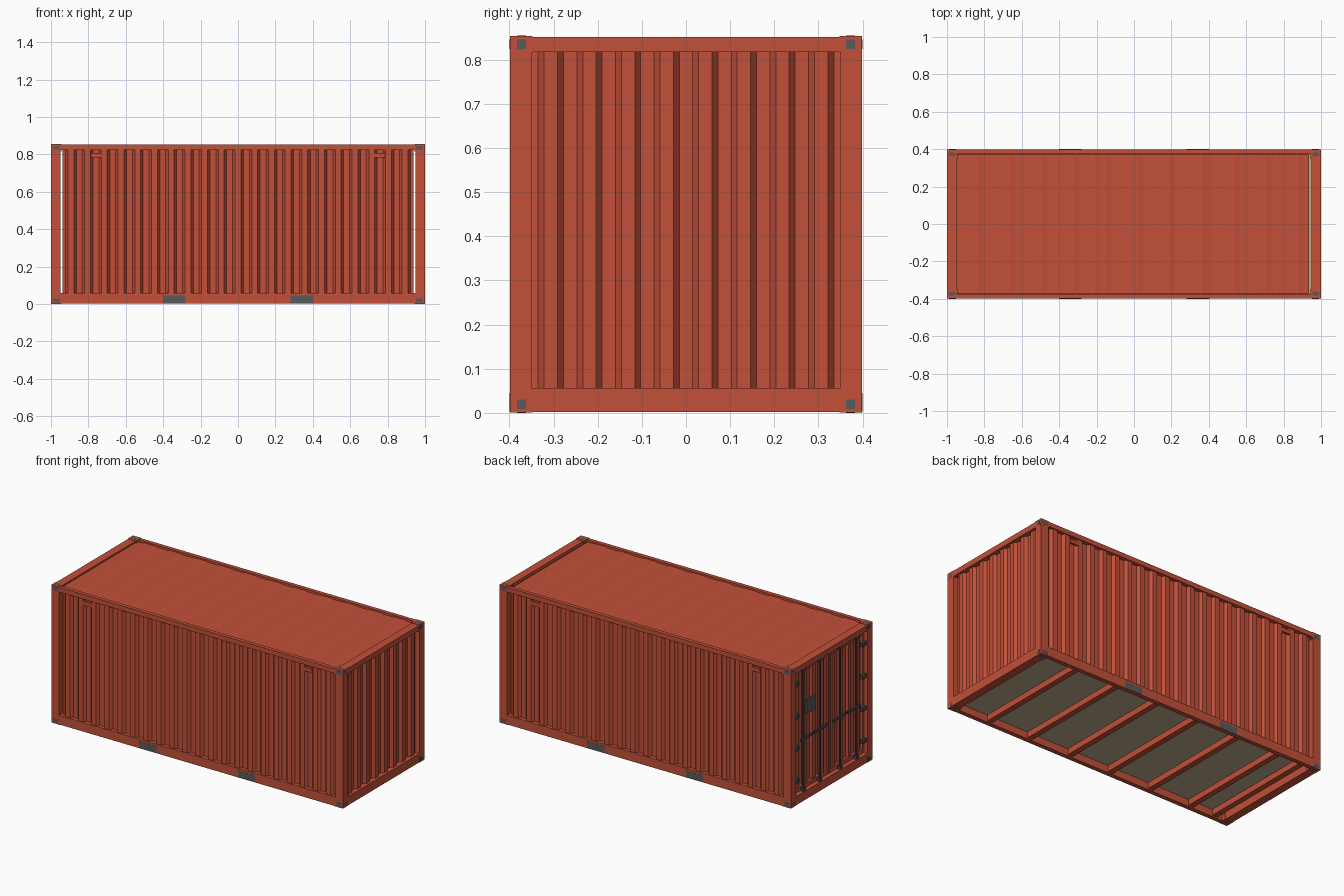
import bpy, bmesh, math
from mathutils import Matrix, Vector

if "Cube" in bpy.data.objects:
    bpy.data.objects.remove(bpy.data.objects["Cube"])


def material(name, rgb):
    m = bpy.data.materials.new(name)
    m.diffuse_color = (*rgb, 1)
    m.use_nodes = True
    m.node_tree.nodes["Principled BSDF"].inputs["Base Color"].default_value = m.diffuse_color
    return m


RED = material("rust_red_paint", (0.54, 0.08, 0.041))
GREY = material("steel_grey", (0.095, 0.105, 0.105))
DARK = material("dark_lock_steel", (0.06, 0.07, 0.075))
WOOD = material("floor_wood", (0.52, 0.41, 0.27))


def finish(name, bm, mat):
    me = bpy.data.meshes.new(name)
    bm.to_mesh(me)
    bm.free()
    me.materials.append(mat)
    ob = bpy.data.objects.new(name, me)
    bpy.context.collection.objects.link(ob)
    return ob


def boxes(name, mat, spans):
    """One object from boxes given as (x0, x1, y0, y1, z0, z1)."""
    bm = bmesh.new()
    for x0, x1, y0, y1, z0, z1 in spans:
        mid = Vector((x0 + x1, y0 + y1, z0 + z1)) / 2
        size = (abs(x1 - x0), abs(y1 - y0), abs(z1 - z0))
        bmesh.ops.create_cube(bm, size=1, matrix=Matrix.Translation(mid) @ Matrix.Diagonal((*size, 1)))
    return finish(name, bm, mat)


def centred(x, y, z, sx, sy, sz):
    return (x - sx / 2, x + sx / 2, y - sy / 2, y + sy / 2, z - sz / 2, z + sz / 2)


def corrugated(name, count, length, height, depth, slope, place, thick=0.004):
    """Trapezoid sheet: ribs along X bulging to -Y, extruded along Z."""
    pitch = length / count
    flat = pitch / 2 - slope
    pts = [(-length / 2, 0)]
    for i in range(count):
        c = -length / 2 + (i + 0.5) * pitch
        a, b = flat / 2, flat / 2 + slope
        pts += [(c - b, 0), (c - a, -depth), (c + a, -depth), (c + b, 0)]
    pts.append((length / 2, 0))
    bm = bmesh.new()
    lo = [bm.verts.new((u, d, 0)) for u, d in pts]
    hi = [bm.verts.new((u, d, height)) for u, d in pts]
    for i in range(len(pts) - 1):
        bm.faces.new((lo[i], lo[i + 1], hi[i + 1], hi[i]))
    bm.transform(place)
    ob = finish(name, bm, RED)
    mod = ob.modifiers.new("thickness", 'SOLIDIFY')
    mod.thickness = thick
    mod.offset = -1
    return ob


def turned(x, y, z, angle, axis='Z'):
    return Matrix.Translation((x, y, z)) @ Matrix.Rotation(math.radians(angle), 4, axis)


S = (-1, 1)
H = 0.855

# Frame: posts and rails
boxes("corner_posts", RED, [(sx * 0.948, sx * 0.999, sy * 0.35, sy * 0.399, 0.03, 0.83) for sx in S for sy in S])
boxes("side_top_rails", RED, [(-0.95, 0.95, sy * 0.375, sy * 0.399, 0.823, 0.852) for sy in S])
boxes("side_bottom_rails", RED, [(-0.95, 0.95, sy * 0.372, sy * 0.399, 0.002, 0.058) for sy in S])
boxes("end_top_rails", RED, [(sx * 0.948, sx * 0.999, -0.36, 0.36, 0.818, 0.852) for sx in S])
boxes("end_bottom_rails", RED, [(sx * 0.948, sx * 0.999, -0.36, 0.36, 0.002, 0.056) for sx in S])

# Corner castings with grey openings on their three outer faces
corners = [(sx, sy, z) for sx in S for sy in S for z in (0.0005, H - 0.0385)]
boxes("corner_castings", RED, [(sx * 0.943, sx * 0.9993, sy * 0.348, sy * 0.3993, z, z + 0.038) for sx, sy, z in corners])
openings = []
for sx, sy, z in corners:
    zc = z + 0.019
    outer = H - 0.001 if z > 0.4 else 0.001
    openings += [centred(sx * 0.9985, sy * 0.373, zc, 0.003, 0.021, 0.021),
                 centred(sx * 0.971, sy * 0.3985, zc, 0.038, 0.003, 0.021),
                 centred(sx * 0.971, sy * 0.373, outer, 0.034, 0.02, 0.002)]
boxes("casting_openings", GREY, openings)

# Corrugated walls and roof
for label, sy, ang in (("front", -1, 0), ("back", 1, 180)):
    corrugated(label + "_side_wall", 21, 1.876, 0.775, 0.017, 0.0135, turned(0, sy * 0.375, 0.053, ang))
corrugated("end_wall", 8, 0.70, 0.77, 0.017, 0.0135, turned(0.967, 0, 0.053, 90))
corrugated("roof", 11, 1.885, 0.744, 0.004, 0.02, turned(-0.006, -0.372, 0.841, -90, 'X'))

# Small vent covers near the top of the side walls
boxes("vents", RED, [centred(x, sy * 0.389, 0.795, 0.06, 0.014, 0.024) for x in (-0.755, 0.755) for sy in S])

# Fork pockets
boxes("fork_pockets", GREY, [centred(sx * 0.34, sy * 0.397, 0.024, 0.12, 0.006, 0.042) for sx in S for sy in S])

# Floor and cross members
boxes("floor", WOOD, [(-0.95, 0.95, -0.372, 0.372, 0.046, 0.056)])
boxes("cross_members", RED, [centred(x, 0, 0.028, 0.035, 0.745, 0.037)
                             for x in [-0.72 + i * 0.288 for i in range(6)] + [-0.89]])

# Doors: corrugated leaf inside a raised border
for label, sy in (("left", 1), ("right", -1)):
    corrugated(label + "_door_panel", 4, 0.32, 0.74, 0.012, 0.012, turned(-0.96, sy * 0.175, 0.065, -90))
    boxes(label + "_door_border", RED, [
        (-0.977, -0.955, sy * 0.004, sy * 0.022, 0.06, 0.815),
        (-0.977, -0.955, sy * 0.332, sy * 0.349, 0.06, 0.815),
        (-0.977, -0.955, sy * 0.004, sy * 0.349, 0.06, 0.085),
        (-0.977, -0.955, sy * 0.004, sy * 0.349, 0.79, 0.815)])
boxes("door_seal", DARK, [(-0.974, -0.958, -0.004, 0.004, 0.058, 0.818)])

# Lock rods with brackets, handles and hinges
rods = (-0.26, -0.10, 0.10, 0.26)
bm = bmesh.new()
for y in rods:
    bmesh.ops.create_cone(bm, cap_ends=True, segments=8, radius1=0.007, radius2=0.007, depth=0.77,
                          matrix=Matrix.Translation((-0.986, y, 0.437)))
finish("lock_rods", bm, DARK)
boxes("rod_brackets", DARK, [centred(-0.985, y, z, 0.02, 0.026, 0.02)
                             for y in rods for z in (0.064, 0.81)])
boxes("lock_handles", DARK, [centred(-0.991, sy * y, 0.38, 0.01, 0.13, 0.014) for sy in S for y in (0.085, 0.225)])
boxes("door_hinges", DARK, [centred(-0.985, sy * 0.328, z, 0.018, 0.04, 0.024)
                            for sy in S for z in (0.14, 0.34, 0.54, 0.74)])
boxes("data_plate", GREY, [centred(-0.981, 0.18, 0.56, 0.009, 0.085, 0.085)])
